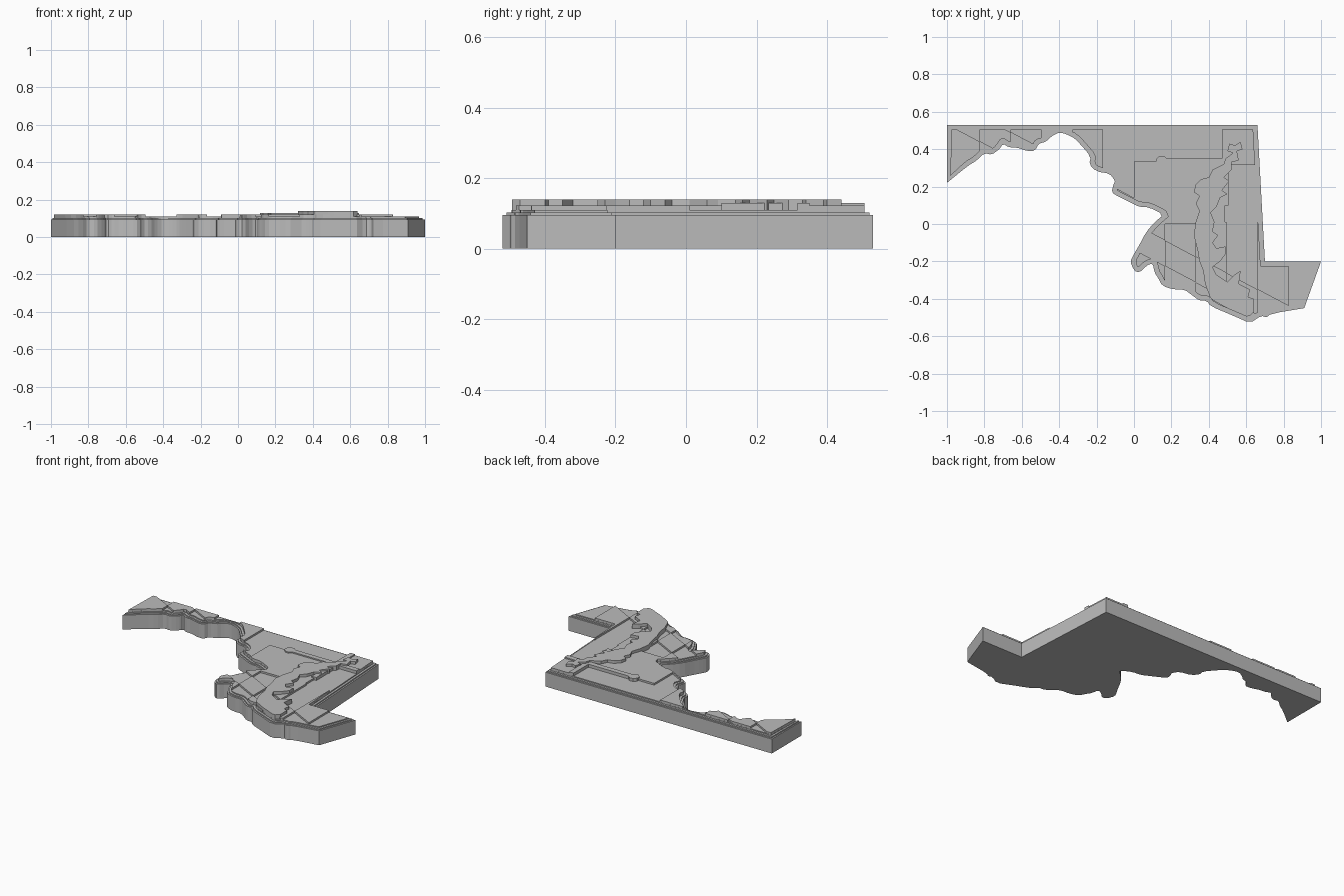
import bpy
import bmesh
import math
from mathutils import Vector

cube = bpy.data.objects.get("Cube")
if cube:
    bpy.data.objects.remove(cube, do_unlink=True)

# One plain grey for the whole plaque
grey = bpy.data.materials.new("plain_grey")
grey.use_nodes = True
GREY = (0.5, 0.5, 0.5, 1)
grey.diffuse_color = GREY
grey.node_tree.nodes["Principled BSDF"].inputs["Base Color"].default_value = GREY

# Straight borders, then the winding river border, in hundredths (clockwise)
STRAIGHT = [(-100, 53), (66, 53), (70, -20), (100, -20), (91, -45)]
RIVER = [(73, -48), (71, -50), (68, -49), (62, -53), (53, -49), (41, -44), (39, -41),
         (35, -41), (31, -38), (27, -35), (21, -35), (15, -33), (13, -29), (11, -26),
         (10, -21), (7, -22), (3, -26), (0, -25), (-2, -20), (0, -16), (3, -11),
         (6, -5), (11, 1), (16, 5), (8, 9), (3, 9), (-3, 12), (-9, 15), (-12, 17),
         (-11, 21), (-10, 23), (-13, 27), (-20, 28), (-24, 32), (-23, 36), (-29, 43),
         (-32, 46), (-36, 48), (-40, 49), (-44, 47), (-47, 44), (-51, 43), (-53, 39),
         (-57, 39), (-63, 41), (-67, 41), (-70, 43), (-72, 40), (-76, 37), (-80, 38),
         (-84, 34), (-89, 31), (-100, 22)]

# Bay shoreline: west bank southwards, then east bank northwards
WEST_BANK = [(57, 44), (54, 42), (51, 43), (50, 39), (53, 38), (49, 35), (48, 32),
             (42, 29), (40, 25), (36, 24), (33, 21), (32, 17), (35, 15), (33, 11),
             (35, 7), (33, 1), (32, -6), (34, -14), (35, -20), (37, -25), (38, -32),
             (41, -40), (48, -44), (56, -48), (61, -50)]
EAST_BANK = [(64, -47), (64, -40), (61, -39), (62, -35), (56, -32), (57, -25), (54, -27),
             (50, -31), (47, -29), (44, -27), (42, -23), (46, -20), (49, -16), (49, -12),
             (44, -13), (42, -10), (45, -6), (42, -4), (43, 1), (41, 6), (44, 9),
             (46, 14), (50, 16), (47, 18), (51, 23), (48, 25), (52, 29), (52, 33),
             (56, 34), (55, 39), (58, 40)]


def to_units(points):
    return [Vector(p) / 100 for p in points]


def inset(points, distance):
    """Move a clockwise outline inwards with limited mitres."""
    result = []
    for i, p in enumerate(points):
        before = (p - points[i - 1]).normalized()
        after = (points[(i + 1) % len(points)] - p).normalized()
        n1, n2 = Vector((before.y, -before.x)), Vector((after.y, -after.x))
        mitre = (n1 + n2).normalized()
        result.append(p + mitre * distance / max(mitre.dot(n1), 0.6))
    return result


def round_corners(points, sharp):
    """Cut every corner except the first few sharp ones."""
    result = []
    for i, p in enumerate(points):
        if i < sharp or i == len(points) - 1:
            result.append(p)
        else:
            result.append(p.lerp(points[i - 1], 0.25))
            result.append(p.lerp(points[i + 1], 0.25))
    return result


def land_outline(distance):
    points = inset(to_units(STRAIGHT + RIVER), distance)
    ceiling = 0.53 - distance
    for p in points[2:]:
        p.y = min(p.y, ceiling - 0.004)
    return round_corners(points, len(STRAIGHT))


def slabs(name, outlines, bottom, top):
    """Extrude one or more flat outlines into a single object."""
    bm = bmesh.new()
    for outline in outlines:
        face = bm.faces.new([bm.verts.new((p[0], p[1], bottom)) for p in outline])
        grown = bmesh.ops.extrude_face_region(bm, geom=[face], use_keep_orig=True)
        verts = [v for v in grown["geom"] if isinstance(v, bmesh.types.BMVert)]
        bmesh.ops.translate(bm, verts=verts, vec=(0, 0, top - bottom))
    bmesh.ops.recalc_face_normals(bm, faces=bm.faces)
    mesh = bpy.data.meshes.new(name)
    bm.to_mesh(mesh)
    bm.free()
    mesh.materials.append(grey)
    obj = bpy.data.objects.new(name, mesh)
    bpy.context.collection.objects.link(obj)
    return obj


def rectangle(x0, x1, y0, y1):
    return [(x0, y0), (x1, y0), (x1, y1), (x0, y1)]


def disc(x, y, radius, sides=8):
    turns = [math.tau * (k + 0.5) / sides for k in range(sides)]
    return [(x + radius * math.cos(a), y + radius * math.sin(a)) for a in turns]


# Base, stepped rim and plateau
RIM, FIELD = 0.103, 0.11
slabs("base", [land_outline(0)], 0, 0.095)
slabs("rim_step", [land_outline(0.01)], 0.09, RIM)
slabs("plateau", [land_outline(0.024)], 0.09, FIELD)

# Helper that trims the relief to the plateau outline
trimmer = slabs("trimmer", [land_outline(0.0245)], 0.05, 0.2)
trimmer.hide_render = True
trimmer.hide_viewport = True


def relief(name, outlines, top):
    obj = slabs(name, outlines, 0.1, top)
    trim = obj.modifiers.new("trim", 'BOOLEAN')
    trim.operation = 'INTERSECT'
    trim.solver = 'EXACT'
    trim.use_self = True
    trim.object = trimmer


# Banner quarters with six bars, counterchanged along a diagonal band
BAR, HEIGHT, BAND, SLOPE = 0.165, 0.665, 0.137, -0.53


def barred_quarter(name, left, top):
    for i in range(6):
        x0, x1 = left + i * BAR, left + (i + 1) * BAR
        u0, u1 = (top + SLOPE * (x - left) for x in (x0, x1))
        band = [(x0, u0 - BAND), (x1, u1 - BAND), (x1, u1), (x0, u0)]
        below = [(x0, top - HEIGHT), (x1, top - HEIGHT), band[1], band[0]]
        above = [band[3], band[2], (x1, top + 0.01), (x0, top + 0.01)]
        raised = [band] if i % 2 else [below, above]
        for k, outline in enumerate(raised):
            relief(f"{name}_bar_{i + 1}_{k + 1}", [outline], 0.122)


barred_quarter("north_west", -6 * BAR, HEIGHT)
barred_quarter("south_east", 0, 0)

# Cross quarter: two raised panels and a thin cross with a knobbed end
CX, CY, ARM = 0.487, 0.333, 0.017
relief("lower_panel", [rectangle(0, CX, 0, CY)], 0.122)
relief("upper_panel", [rectangle(CX, 0.8, CY, 0.6)], 0.122)
relief("cross_bar", [rectangle(0.15, 0.7, CY - ARM, CY + ARM)], 0.13)
relief("cross_post", [rectangle(CX - ARM, CX + ARM, 0.1, 0.6)], 0.13)
relief("cross_knob", [disc(0.148, CY, 0.034)], 0.13)

# Bay, the highest level
relief("bay", [to_units(WEST_BANK + EAST_BANK)], 0.14)
